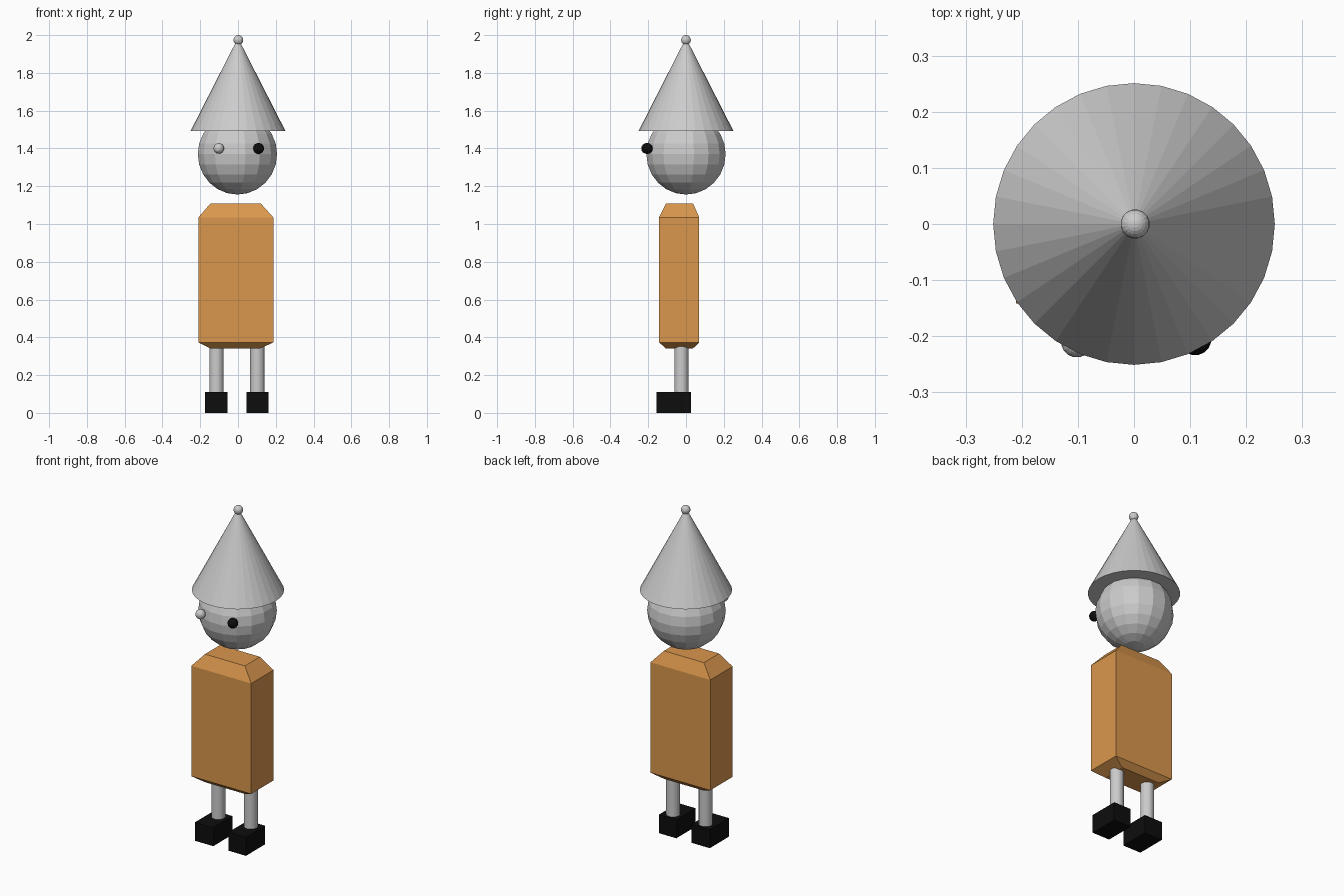
import bpy, bmesh
from mathutils import Matrix, Vector
import math

if "Cube" in bpy.data.objects:
    bpy.data.objects.remove(bpy.data.objects["Cube"])


def material(name, rgb):
    m = bpy.data.materials.new(name)
    m.diffuse_color = (*rgb, 1)
    m.use_nodes = True
    m.node_tree.nodes["Principled BSDF"].inputs["Base Color"].default_value = m.diffuse_color
    return m


GREY = material("light grey", (0.6, 0.6, 0.6))
ORANGE = material("orange tan", (0.70, 0.31, 0.075))
BLACK = material("black", (0.004, 0.004, 0.004))


def finish(name, bm, mat):
    bmesh.ops.recalc_face_normals(bm, faces=bm.faces)
    me = bpy.data.meshes.new(name)
    bm.to_mesh(me)
    bm.free()
    me.materials.append(mat)
    ob = bpy.data.objects.new(name, me)
    bpy.context.collection.objects.link(ob)
    return ob


def ball(name, centre, r, mat, seg=16, rings=12):
    # turned half a segment so a flat facet faces the front
    bm = bmesh.new()
    mtx = Matrix.Translation(centre) @ Matrix.Rotation(math.pi / seg, 4, 'Z')
    bmesh.ops.create_uvsphere(bm, u_segments=seg, v_segments=rings, radius=r, matrix=mtx)
    finish(name, bm, mat)


def cone(name, x, y, z0, z1, r0, r1, mat, seg=32):
    bm = bmesh.new()
    bmesh.ops.create_cone(bm, cap_ends=True, segments=seg, radius1=r0, radius2=r1,
                          depth=z1 - z0, matrix=Matrix.Translation((x, y, (z0 + z1) / 2)))
    bmesh.ops.remove_doubles(bm, verts=bm.verts, dist=1e-5)
    finish(name, bm, mat)


def stack(name, levels, mat):
    # rectangles (x0, x1, y0, y1, z) joined from bottom to top
    bm = bmesh.new()
    loops = [[bm.verts.new(p) for p in ((x0, y0, z), (x1, y0, z), (x1, y1, z), (x0, y1, z))]
             for x0, x1, y0, y1, z in levels]
    for a, b in zip(loops, loops[1:]):
        for i in range(4):
            j = (i + 1) % 4
            bm.faces.new((a[i], a[j], b[j], b[i]))
    bm.faces.new(loops[0][::-1])
    bm.faces.new(loops[-1])
    finish(name, bm, mat)


# Body with sloped shoulders and hem
stack("body", [(-0.145, 0.117, -0.106, 0.037, 0.341),
               (-0.21, 0.187, -0.142, 0.07, 0.373),
               (-0.21, 0.187, -0.142, 0.07, 1.035),
               (-0.145, 0.12, -0.106, 0.037, 1.109)], ORANGE)

# Legs and feet
for side, leg_x, x0, x1 in (("left", -0.114, -0.176, -0.055), ("right", 0.102, 0.046, 0.162)):
    cone(side + "_leg", leg_x, -0.024, 0.10, 0.36, 0.038, 0.038, GREY)
    stack(side + "_foot", [(x0, x1, -0.156, 0.026, z) for z in (0, 0.111)], BLACK)

# Head and eyes
ball("head", (-0.003, 0.0, 1.37), 0.214, GREY)
ball("left_eye", (-0.102, -0.21, 1.40), 0.028, GREY)
ball("right_eye", (0.109, -0.205, 1.40), 0.029, BLACK)

# Pointed hat with a bobble
cone("hat", 0, 0, 1.493, 1.985, 0.251, 0, GREY)
ball("hat_bobble", (0.002, 0, 1.974), 0.026, GREY)
